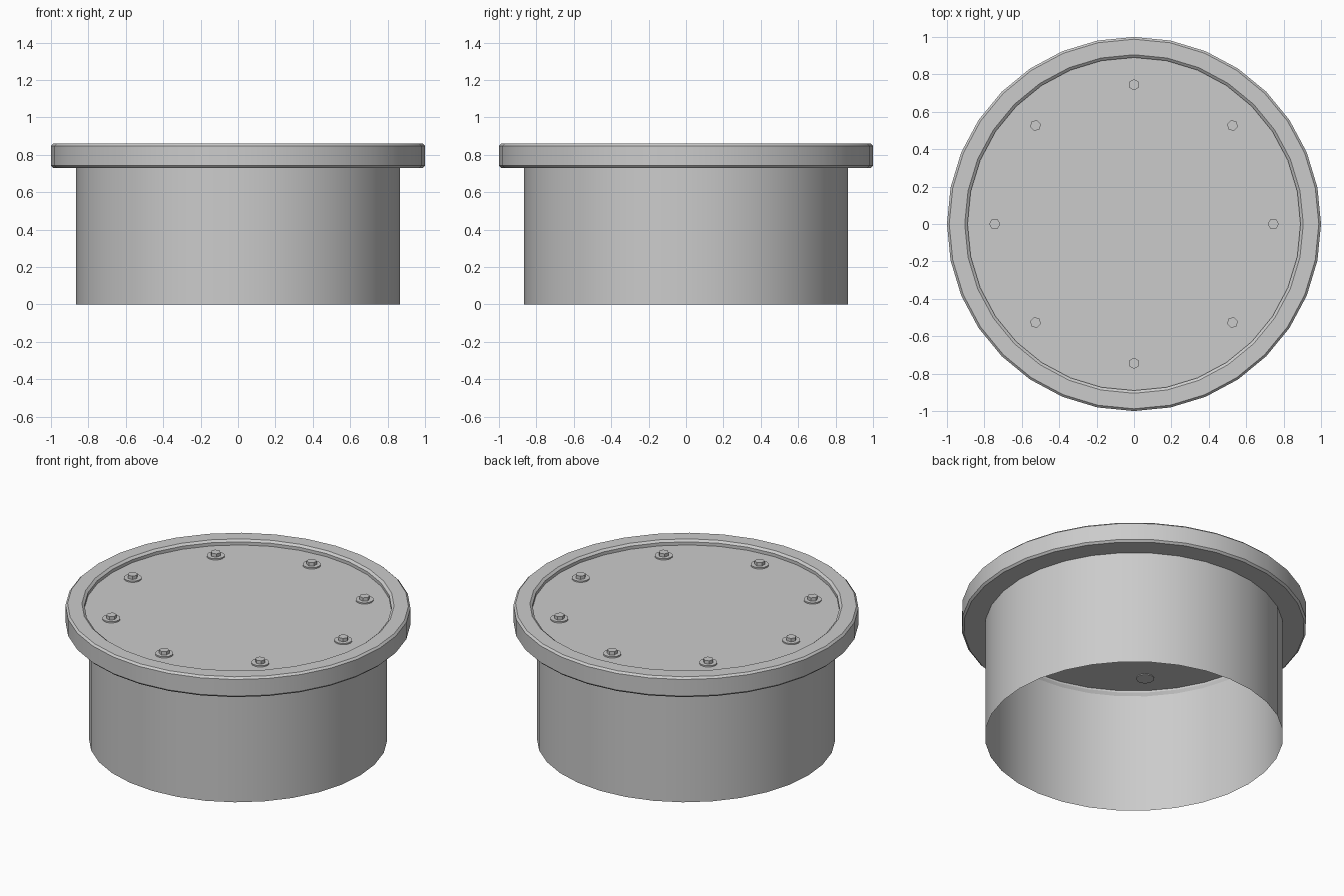
import bpy
import bmesh
from math import cos, sin, pi, radians

cube = bpy.data.objects.get("Cube")
if cube:
    bpy.data.objects.remove(cube, do_unlink=True)

SIDES = 32

grey = bpy.data.materials.new("grey metal")
grey.use_nodes = True
grey.diffuse_color = (0.6, 0.6, 0.6, 1)
grey.node_tree.nodes["Principled BSDF"].inputs["Base Color"].default_value = grey.diffuse_color


def add_object(name, bm):
    mesh = bpy.data.meshes.new(name)
    bm.to_mesh(mesh)
    bm.free()
    mesh.materials.append(grey)
    obj = bpy.data.objects.new(name, mesh)
    bpy.context.collection.objects.link(obj)
    bpy.ops.object.select_all(action='DESELECT')
    bpy.context.view_layer.objects.active = obj
    obj.select_set(True)
    bpy.ops.object.shade_smooth_by_angle(angle=radians(30))
    return obj


def lathe(name, profile, closed=False):
    """Revolve (radius, height) points; listed upwards, faces point outwards."""
    bm = bmesh.new()
    rings = [[bm.verts.new((r * cos(2 * pi * i / SIDES), r * sin(2 * pi * i / SIDES), z))
              for i in range(SIDES)] for r, z in profile]
    pairs = list(zip(rings, rings[1:]))
    if closed:
        pairs.append((rings[-1], rings[0]))
    for low, high in pairs:
        for i in range(SIDES):
            j = (i + 1) % SIDES
            bm.faces.new((low[i], low[j], high[j], high[i]))
    return add_object(name, bm)


def disc(name, sides, radius, bottom, top, at=(0, 0), turn=0):
    """Upright solid disc or prism."""
    bm = bmesh.new()
    bmesh.ops.create_cone(bm, cap_ends=True, segments=sides, radius1=radius,
                          radius2=radius, depth=top - bottom)
    # primitive starts its first corner on +y, so turn it onto +x
    for v in bm.verts:
        x, y = v.co.y, -v.co.x
        v.co.x = x * cos(turn) - y * sin(turn) + at[0]
        v.co.y = x * sin(turn) + y * cos(turn) + at[1]
        v.co.z += (top + bottom) / 2
    return add_object(name, bm)


# Open-bottomed thin body wall
lathe("body_wall", [(0.865, 0), (0.865, 0.73)])

# Flange ring with bevelled rims and a stepped inner seat
lathe("flange_ring", [
    (0.865, 0.73), (0.988, 0.73), (1.0, 0.742), (1.0, 0.848), (0.988, 0.86),
    (0.905, 0.86), (0.89, 0.848), (0.89, 0.805), (0.865, 0.765)], closed=True)

# Recessed lid plate
disc("lid_plate", SIDES, 0.892, 0.817, 0.828)

# Ring of bolts, each a washer with a hexagonal head
for k in range(8):
    a = k * pi / 4
    spot = (0.745 * cos(a), 0.745 * sin(a))
    disc(f"bolt_washer_{k + 1}", 16, 0.052, 0.812, 0.836, spot, a)
    disc(f"bolt_head_{k + 1}", 6, 0.03, 0.834, 0.857, spot, a)
